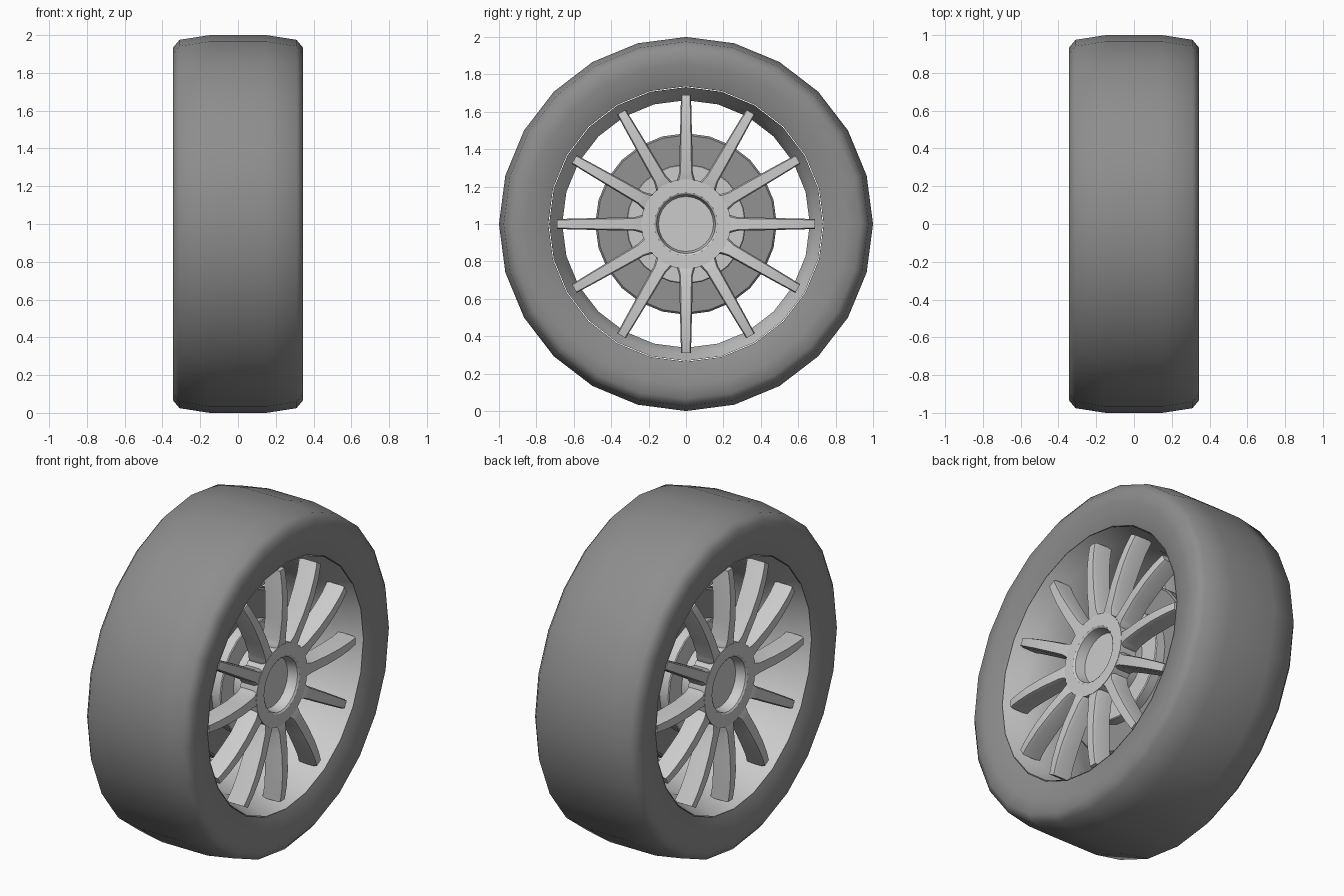
import bpy, bmesh
from math import pi, sin, cos, radians

if "Cube" in bpy.data.objects:
    bpy.data.objects.remove(bpy.data.objects["Cube"])

SIDES = 24


def grey(name, v):
    m = bpy.data.materials.new(name)
    m.diffuse_color = (v, v, v, 1)
    m.use_nodes = True
    m.node_tree.nodes["Principled BSDF"].inputs["Base Color"].default_value = m.diffuse_color
    return m


RUBBER, ALLOY, IRON = grey("rubber", 0.27), grey("alloy", 0.65), grey("iron", 0.29)


def finish(name, bm, mat, smooth=40):
    """Turn a half-wheel mesh (x >= 0) into a mirrored, shaded object."""
    bmesh.ops.remove_doubles(bm, verts=bm.verts, dist=1e-5)
    bmesh.ops.recalc_face_normals(bm, faces=bm.faces)
    me = bpy.data.meshes.new(name)
    bm.to_mesh(me)
    bm.free()
    me.materials.append(mat)
    ob = bpy.data.objects.new(name, me)
    bpy.context.collection.objects.link(ob)
    ob.location.z = 1
    mirror = ob.modifiers.new("mirror", 'MIRROR')
    mirror.merge_threshold = 0.0005
    bpy.ops.object.select_all(action='DESELECT')
    bpy.context.view_layer.objects.active = ob
    ob.select_set(True)
    bpy.ops.object.shade_smooth_by_angle(angle=radians(smooth))
    return ob


def lathe(name, profile, mat, smooth=40):
    """Revolve (x, radius) points around the axle."""
    bm = bmesh.new()
    rings = []
    for x, r in profile:
        rings.append([bm.verts.new((x, r * cos(2 * pi * i / SIDES), r * sin(2 * pi * i / SIDES)))
                      for i in range(SIDES)])
    for a, b in zip(rings, rings[1:]):
        for i in range(SIDES):
            j = (i + 1) % SIDES
            bm.faces.new((a[i], a[j], b[j], b[i]))
    return finish(name, bm, mat, smooth)


# Tyre: rounded shoulders, nearly flat sidewalls, open bead
lathe("tyre", [(0, 1.0), (0.15, 1.0), (0.31, 0.975), (0.343, 0.935),
               (0.343, 0.86), (0.33, 0.78), (0.314, 0.736), (0, 0.736)], RUBBER, 60)

# Rim: thin lip and conical dish down to the barrel
lathe("rim", [(0, 0.715), (0.29, 0.732), (0.314, 0.732), (0.20, 0.692),
              (0.10, 0.662), (0, 0.662)], ALLOY)

# Hub with recessed centre cap
lathe("hub", [(0, 0.2), (0.17, 0.2), (0.18, 0.24), (0.29, 0.24), (0.29, 0.168),
              (0.283, 0.158), (0.225, 0.147), (0.225, 0)], ALLOY, 30)

# Brake disc and its stepped carrier
lathe("brake_disc", [(0, 0.485), (0.04, 0.485), (0.05, 0.475), (0.05, 0.30)], IRON, 30)
lathe("disc_carrier", [(0.04, 0.32), (0.105, 0.32), (0.11, 0.315), (0.11, 0.19)], ALLOY, 30)

# Twelve arched spokes: radius, front x, back x, half width
STATIONS = [(0.20, 0.280, 0.185, 0.045), (0.235, 0.287, 0.185, 0.048), (0.255, 0.292, 0.185, 0.042),
            (0.28, 0.296, 0.19, 0.036), (0.40, 0.309, 0.203, 0.034), (0.52, 0.312, 0.20, 0.031),
            (0.61, 0.306, 0.195, 0.029), (0.665, 0.298, 0.185, 0.027), (0.69, 0.293, 0.18, 0.027)]
bm = bmesh.new()
for k in range(12):
    c, s = cos(k * pi / 6), sin(k * pi / 6)
    loops = []
    for r, front, back, w in STATIONS:
        section = [(front, -w * 0.8), (front, w * 0.8), (front - 0.02, w), (back, w),
                   (back, -w), (front - 0.02, -w)]
        loops.append([bm.verts.new((x, r * c - t * s, r * s + t * c)) for x, t in section])
    for a, b in zip(loops, loops[1:]):
        for i in range(6):
            j = (i + 1) % 6
            bm.faces.new((a[i], a[j], b[j], b[i]))
    bm.faces.new(loops[0])
    bm.faces.new(loops[-1])
finish("spokes", bm, ALLOY, 30)
